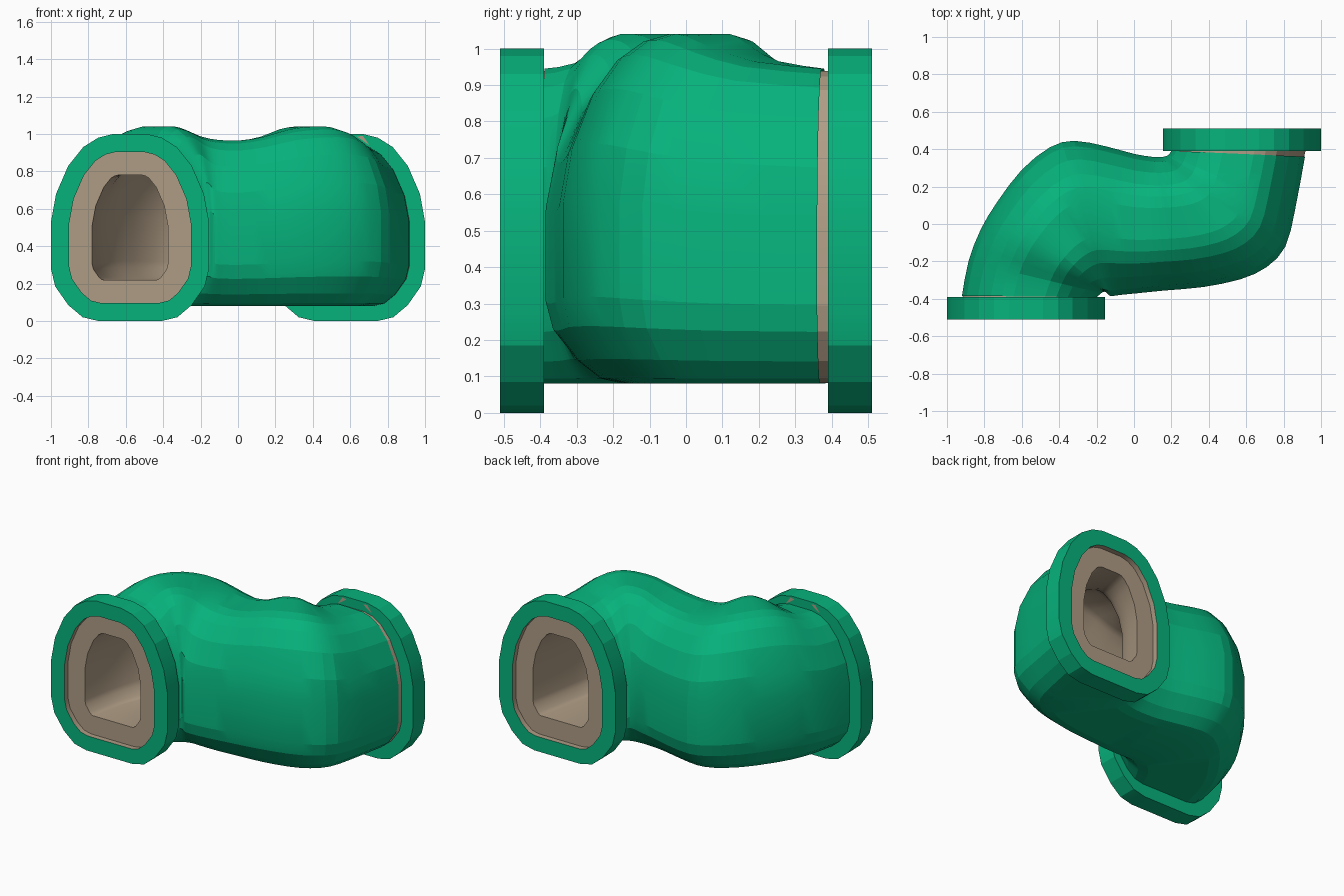
import bpy, bmesh, math
from mathutils import Vector

cube = bpy.data.objects.get("Cube")
if cube:
    bpy.data.objects.remove(cube, do_unlink=True)


def material(name, color):
    m = bpy.data.materials.new(name)
    m.use_nodes = True
    m.diffuse_color = color
    bsdf = next(n for n in m.node_tree.nodes if n.type == 'BSDF_PRINCIPLED')
    bsdf.inputs["Base Color"].default_value = color
    return m


green = material("green", (0.002, 0.445, 0.2, 1))
tan = material("tan", (0.43, 0.335, 0.235, 1))

# Half of the arched flange outline: across, height
HALF = [(.09, 1), (.17, .98), (.25, .93), (.33, .83), (.395, .68), (.4225, .53),
        (.4225, .28), (.4, .185), (.33, .085), (.253, .02), (.169, 0)]
OUTLINE = [Vector(p) for p in HALF + [(-u, v) for u, v in reversed(HALF)]]


def offset(inset):
    """Outline moved inwards by an even distance."""
    out = []
    for i, p in enumerate(OUTLINE):
        e1 = (p - OUTLINE[i - 1]).normalized()
        e2 = (OUTLINE[(i + 1) % len(OUTLINE)] - p).normalized()
        n1, n2 = Vector((e1.y, -e1.x)), Vector((e2.y, -e2.x))
        out.append(p + (n1 + n2) * inset / (1 + n1.dot(n2)))
    return out


def unit_section(inset):
    """Offset outline rescaled to -1..1 across and 0..1 in height."""
    pts = offset(inset)
    half = max(p.x for p in pts)
    low, high = min(p.y for p in pts), max(p.y for p in pts)
    return [(p.x / half, (p.y - low) / (high - low)) for p in pts]


def ring(section, left, right, bottom, top, scale=1):
    """Cross-section standing between two plan points."""
    mid = (Vector(left) + Vector(right)) / 2
    arm = (Vector(right) - Vector(left)) / 2 * scale
    return [(*(mid + arm * u), bottom + (top - bottom) * v) for u, v in section]


def add_object(name, bm, mat):
    mesh = bpy.data.meshes.new(name)
    bm.to_mesh(mesh)
    bm.free()
    mesh.materials.append(mat)
    ob = bpy.data.objects.new(name, mesh)
    bpy.context.collection.objects.link(ob)
    return ob


def loft(name, rings, mat, angle, inward=False):
    bm = bmesh.new()
    rows = [[bm.verts.new(p) for p in r] for r in rings]
    n = len(OUTLINE)
    for a, b in zip(rows, rows[1:]):
        for i in range(n):
            j = (i + 1) % n
            quad = [a[i], a[j], b[j], b[i]]
            bm.faces.new(quad[::-1] if inward else quad)
    ob = add_object(name, bm, mat)
    bpy.ops.object.select_all(action='DESELECT')
    ob.select_set(True)
    bpy.context.view_layer.objects.active = ob
    bpy.ops.object.shade_smooth_by_angle(angle=math.radians(angle))


# Bend stations: left rail x, y, right rail x, y, crown height.
# They fan around the right rail first, then around the left rail.
STATIONS = [
    (-.92, -.384, -.2, -.391, .945),
    (-.885, -.2, -.175, -.37, .96),
    (-.82, -.03, -.16, -.362, 1.015),
    (-.73, .12, -.15, -.365, 1.04),
    (-.6, .29, -.14, -.375, 1.035),
    (-.45, .41, -.13, -.383, 1.01),
    (-.32, .445, -.115, -.385, .985),
    (-.15, .415, -.08, -.38, .968),
    (0, .375, .02, -.37, .965),
    (.09, .36, .17, -.355, .985),
    (.13, .357, .37, -.337, 1.025),
    (.15, .358, .57, -.295, 1.04),
    (.16, .36, .71, -.23, 1.035),
    (.17, .363, .81, -.12, 1.005),
    (.185, .37, .86, .07, .965),
    (.2, .391, .914, .36, .945),
]


def smooth_path(points, steps):
    """Pass a smooth curve through all stations."""
    out = []
    for k in range(len(points) - 1):
        a, b, c, d = (points[min(max(k + o, 0), len(points) - 1)]
                      for o in (-1, 0, 1, 2))
        for s in range(steps):
            t = s / steps
            out.append([q + t / 2 * (r - p + t * (2 * p - 5 * q + 4 * r - w
                        + t * (3 * (q - r) + w - p)))
                        for p, q, r, w in zip(a, b, c, d)])
    return out + [points[-1]]


path = smooth_path(STATIONS, 2)
BASE = .08

# Outer bend
body = unit_section(BASE)
loft("bend_shell", [ring(body, s[:2], s[2:4], BASE, s[4]) for s in path], green, 13)

# Tan collars showing where the shell meets the flanges
loft("rear_collar", [ring(body, (.2, .37), (.895, .3), .082, .938),
                     ring(body, (.205, .392), (.917, .392), .082, .938)], tan, 13)
loft("front_collar", [ring(body, (-.917, -.392), (-.205, -.392), .082, .938),
                      ring(body, (-.895, -.34), (-.2, -.38), .082, .938)], tan, 13)


# Flanges: outer rim and the frame around the recess
def flange_ring(side, y, inset):
    return [(side * .5775 + p.x, y, p.y) for p in offset(inset)]


FRONT, BACK, RECESS, LIP, HOLE = .51, .39, .475, .097, .22
for name, side in (("front_flange", -1), ("rear_flange", 1)):
    near, far = sorted((side * FRONT, side * BACK))
    loft(name, [flange_ring(side, near, LIP), flange_ring(side, near, 0),
                flange_ring(side, far, 0), flange_ring(side, far, LIP)],
         green, 14)

# Small tan corners on the inner flange faces, above the shell
bm = bmesh.new()
for side in (-1, 1):
    for flip in (-1, 1):
        bm.faces.new([bm.verts.new((side * .5775 + flip * x, side * .387, z))
                      for x, z in ((.06, .985), (.09, .99), (.125, .94))])
bm.normal_update()
for f in bm.faces:
    if f.normal.y * f.calc_center_median().y > 0:
        f.normal_flip()
add_object("flange_corner_plates", bm, tan)

# Liner: recessed face, hollow passage and the recess at the other end
bore = unit_section(HOLE)
passage = [ring(bore, s[:2], s[2:4], HOLE, s[4] - .165, .57) for s in path]


def mouth(side):
    return [flange_ring(side, side * FRONT, LIP),
            flange_ring(side, side * RECESS, LIP),
            flange_ring(side, side * RECESS, HOLE)]


loft("inner_liner", mouth(-1) + passage + mouth(1)[::-1], tan, 30, inward=True)
